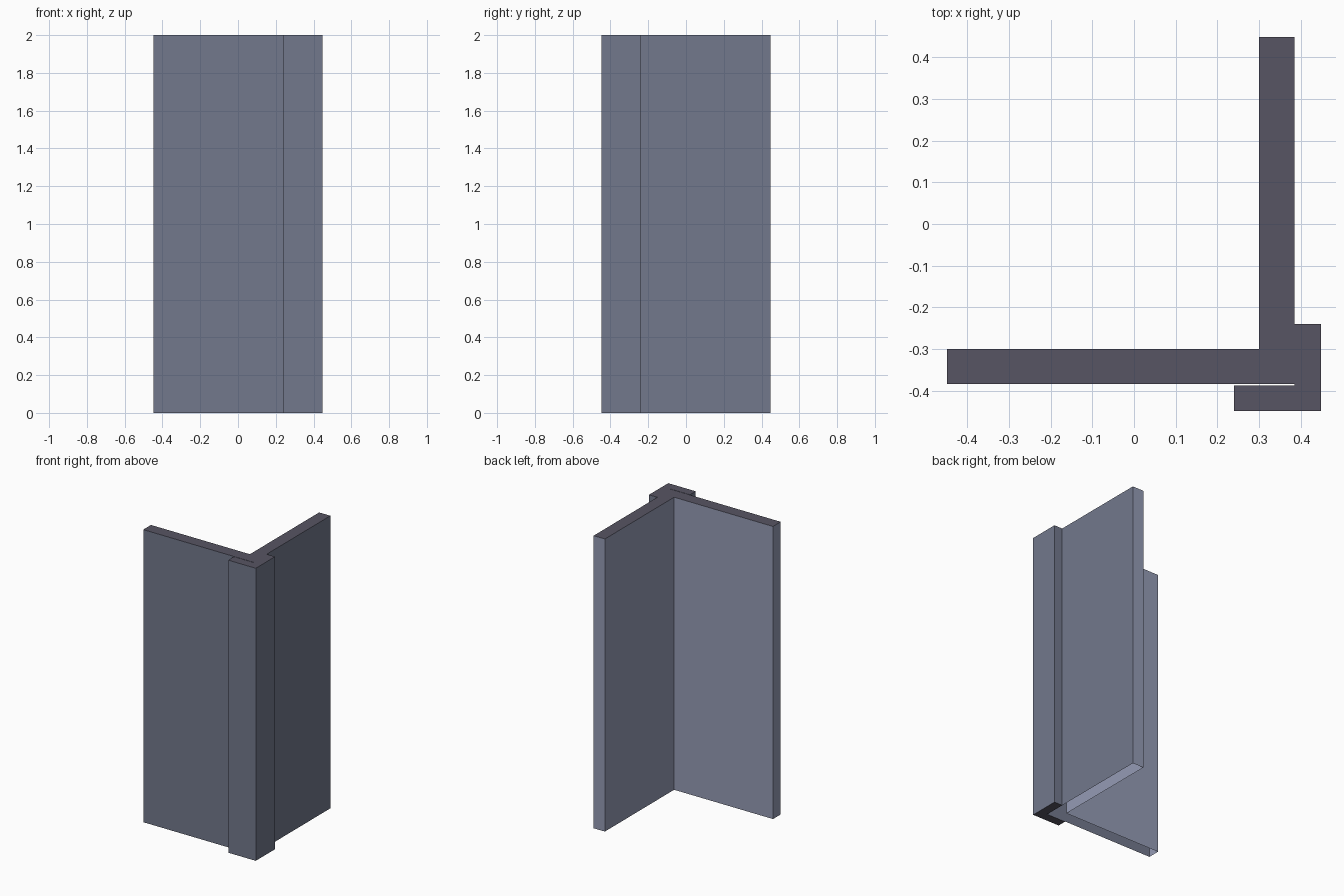
import bpy, bmesh

if "Cube" in bpy.data.objects:
    bpy.data.objects.remove(bpy.data.objects["Cube"])

HEIGHT = 2.0
H = 0.448      # half footprint
WALL_OUT = 0.385
WALL_IN = 0.30
TRIM_END = 0.24
GAP = 0.003    # slit between front wall and trim


def material(name, rgb):
    m = bpy.data.materials.new(name)
    m.diffuse_color = (*rgb, 1.0)
    m.use_nodes = True
    m.node_tree.nodes["Principled BSDF"].inputs["Base Color"].default_value = m.diffuse_color
    return m


outer = material("slate_outer", (0.17, 0.19, 0.265))
inner = material("light_slate_inner", (0.30, 0.33, 0.46))
cap = material("dark_cap", (0.095, 0.09, 0.125))
MATS = [outer, inner, cap]


def prism(name, profile, rule, bottom):
    """Extrude a counter-clockwise profile upward; bottom may stay open."""
    bm = bmesh.new()
    low = [bm.verts.new((x, y, 0)) for x, y in profile]
    high = [bm.verts.new((x, y, HEIGHT)) for x, y in profile]
    n = len(profile)
    for i in range(n):
        j = (i + 1) % n
        bm.faces.new((low[i], low[j], high[j], high[i]))
    bm.faces.new(high)
    if bottom:
        bm.faces.new(low[::-1])
    bm.normal_update()
    for f in bm.faces:
        f.material_index = rule(f.normal)
    me = bpy.data.meshes.new(name)
    bm.to_mesh(me)
    bm.free()
    for m in MATS:
        me.materials.append(m)
    ob = bpy.data.objects.new(name, me)
    bpy.context.collection.objects.link(ob)
    return ob


def wall_rule(n):
    if abs(n.z) > 0.5:
        return 2
    return 0 if n.y < -0.5 or n.x > 0.5 else 1


# Hollow L-shaped wall, open underneath: light inside and ends, darker outside
prism("corner_wall", [
    (-H, -WALL_OUT + GAP / 2), (WALL_OUT, -WALL_OUT + GAP / 2), (WALL_OUT, H),
    (WALL_IN, H), (WALL_IN, -WALL_IN), (-H, -WALL_IN),
], wall_rule, bottom=False)

# Corner trim wrapped around the outside edge
prism("corner_trim", [
    (TRIM_END, -H), (H, -H), (H, -TRIM_END), (WALL_OUT, -TRIM_END),
    (WALL_OUT, -WALL_OUT - GAP / 2), (TRIM_END, -WALL_OUT - GAP / 2),
], lambda n: 2 if abs(n.z) > 0.5 else 0, bottom=True)
